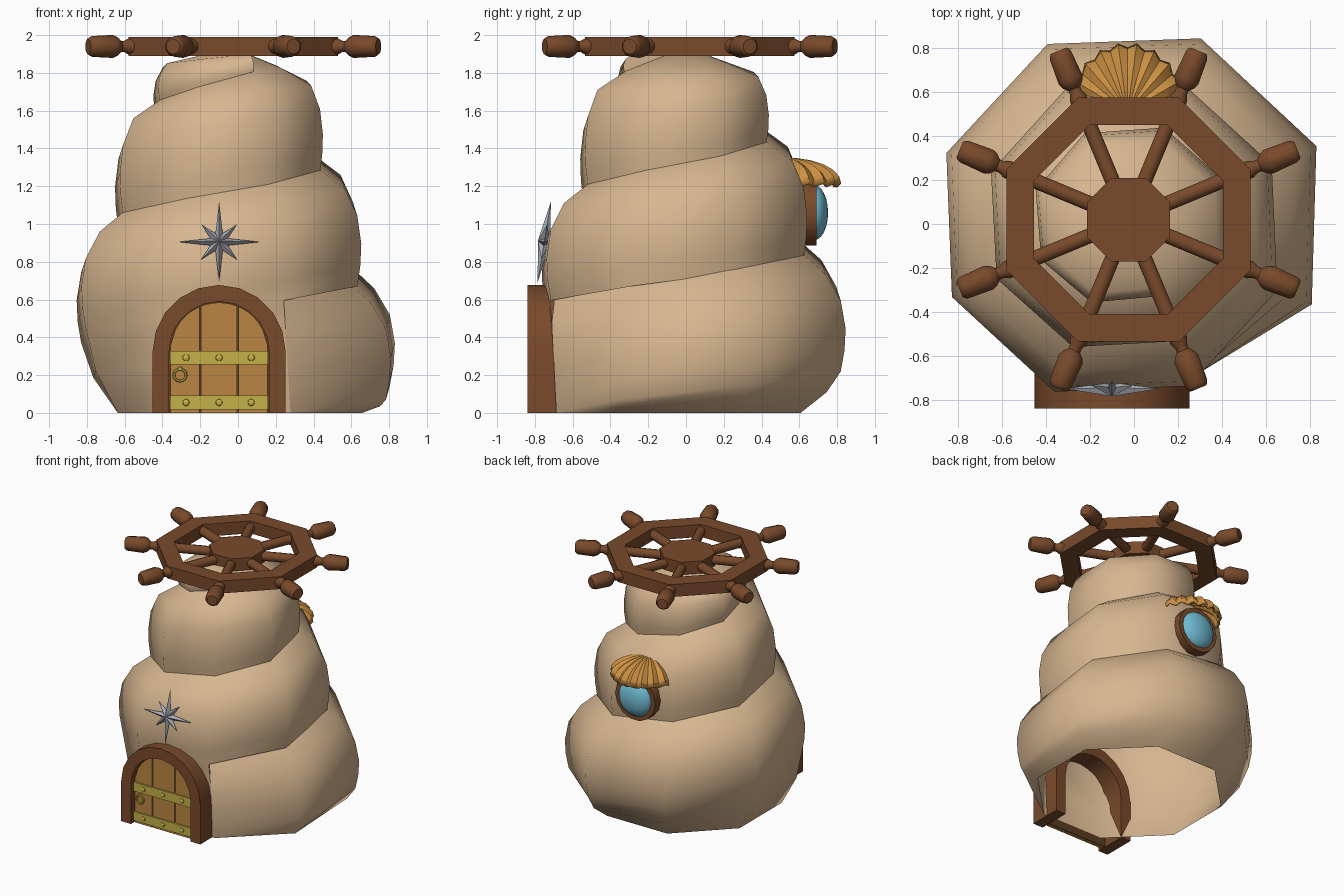
import bpy, bmesh, math
from mathutils import Vector, Matrix
from math import sin, cos, pi, sqrt, radians

if "Cube" in bpy.data.objects:
    bpy.data.objects.remove(bpy.data.objects["Cube"])


def mat(name, r, g, b):
    m = bpy.data.materials.new(name)
    m.diffuse_color = (r, g, b, 1)
    m.use_nodes = True
    m.node_tree.nodes["Principled BSDF"].inputs["Base Color"].default_value = m.diffuse_color
    return m


SAND = mat("sand", .68, .47, .28)
BROWN = mat("dark_wood", .19, .068, .024)
PLANK = mat("plank_wood", .50, .235, .055)
SEAM = mat("seam_brown", .10, .045, .015)
GOLD = mat("brass", .56, .44, .065)
STEEL = mat("silver", .40, .42, .47)
GLASS = mat("blue_glass", .16, .50, .66)
CORAL = mat("orange_shell", .60, .28, .055)


def build(name, verts, faces, m, smooth=None, recalc=True):
    me = bpy.data.meshes.new(name)
    me.from_pydata([tuple(v) for v in verts], [], faces)
    bm = bmesh.new()
    bm.from_mesh(me)
    bmesh.ops.remove_doubles(bm, verts=bm.verts, dist=.0005)
    if recalc:
        bmesh.ops.recalc_face_normals(bm, faces=bm.faces)
    bm.to_mesh(me)
    bm.free()
    me.materials.append(m)
    if smooth:
        me.shade_smooth()
        me.set_sharp_from_angle(angle=radians(smooth))
    ob = bpy.data.objects.new(name, me)
    bpy.context.collection.objects.link(ob)
    return ob


def prism(name, pts, y0, y1, m):
    """Extrude an x-z outline along y."""
    n = len(pts)
    v = [(x, y0, z) for x, z in pts] + [(x, y1, z) for x, z in pts]
    f = [tuple(range(n)), tuple(range(n, 2 * n))]
    f += [(i, (i + 1) % n, n + (i + 1) % n, n + i) for i in range(n)]
    return build(name, v, f, m)


def lathe(name, prof, n, m, matrix, smooth=None, closed=False, turn=0):
    """Revolve (radius, height) points about local z."""
    v = [matrix @ Vector((r * cos(2 * pi * i / n + turn), r * sin(2 * pi * i / n + turn), h))
         for r, h in prof for i in range(n)]
    L = len(prof)
    f = [(j * n + i, j * n + (i + 1) % n, (j + 1) % L * n + (i + 1) % n, (j + 1) % L * n + i)
         for j in range(L if closed else L - 1) for i in range(n)]
    if not closed:
        f += [tuple(range(n)), tuple(range((L - 1) * n, L * n))]
    return build(name, v, f, m, smooth)


# ---- spiral shell body: eight sections per turn, k counts the sections
AX, AY, LAST = -.05, -.01, 22
PROFILE = [(0, .97), (.11, .993), (.225, 1), (.375, .97), (.515, .875)]


def angle(k):
    return radians(22.5 + 45 * k)


def at(k, r, z):
    return Vector((AX + r * cos(angle(k)), AY + r * sin(angle(k)), z))


def ground(k):
    return Vector((.01 + .7 * cos(angle(k)), -.04 + .7 * sin(angle(k)), 0))


def section(k):
    R = .93 if k == -1 else .953 - .0275 * k
    h = min(1, 1 - .1 * (k - 14))
    c = .145 + .075 * k
    return [at(k, R * f, c + d * h) for d, f in PROFILE] + [at(k, R - .235, c + .615 * h)]


verts, faces, col = [], [], {}
for k in range(-2, LAST + 1):
    pts = section(k)
    if k == -2:
        top = section(6)[0]
        pts = [ground(k).lerp(top, i / 5) for i in range(6)]
        pts[5] += Vector((-.01, .02, .01))
    if k <= 6:                       # skirt down to the ground
        g = ground(k)
        mid = g.lerp(pts[0], .5)
        if -2 < k < 6:
            mid += Vector((cos(angle(k)), sin(angle(k)), 0)) * .035
        pts = [g, mid] + pts
    else:
        pts = [None, None] + pts
    col[k] = {}
    for j, p in enumerate(pts):
        if p is not None:
            col[k][j] = len(verts)
            verts.append(p)
for k in range(-2, LAST):
    for j in range(7):
        if j in col[k] and j in col[k + 1]:
            a, b, c, d = col[k][j], col[k + 1][j], col[k + 1][j + 1], col[k][j + 1]
            if k == -2 and j < 2:
                if j == 0:
                    faces.append((a, b, col[k + 1][1]))
                else:
                    faces.append((a, b, c))
            else:
                faces.append((a, b, c, d))
apex = len(verts)
verts.append((-.03, 0, 1.935))
for k in range(LAST - 8, LAST):      # closing cap under the wheel
    faces.append((col[k][7], col[k + 1][7], apex))
faces.append(tuple(col[LAST][j] for j in range(2, 8)) + (apex,))
build("spiral_shell", verts, faces, SAND, 62, recalc=False)

# ---- ship's wheel roof
WX, WY, WZ = -.025, .02, 1.94
C8 = cos(pi / 8)
wheel = Matrix.Translation((WX, WY, WZ))
ro, ri = .555 / C8, .43 / C8
lathe("wheel_rim", [(ro, -.05), (ro, .05), (ri, .05), (ri, -.05)], 8, BROWN, wheel,
      closed=True, turn=pi / 8)
lathe("wheel_hub", [(.19 / C8, -.05), (.19 / C8, .05)], 8, BROWN, wheel, turn=pi / 8)
HANDLE = [(.043, .56), (.043, .60), (.030, .625), (.030, .645), (.050, .665),
          (.061, .69), (.055, .81), (.048, .825), (.040, .832)]
for i in range(8):
    m = wheel @ Matrix.Rotation(pi / 8 + i * pi / 4, 4, 'Z') @ Matrix.Rotation(pi / 2, 4, 'Y')
    lathe(f"wheel_spoke_{i}", [(.036, .15), (.036, .5)], 10, BROWN, m, 40)
    lathe(f"wheel_handle_{i}", HANDLE, 10, BROWN, m, 40)

# ---- arched door
DX, SPRING = -.1, .325


def arch(r, n=10):
    return [(DX + r * cos(pi * i / n), SPRING + r * sin(pi * i / n)) for i in range(n + 1)]


def arch_ring(r0, r1):
    o = [(DX + r1, 0)] + arch(r1) + [(DX - r1, 0)]
    q = [(DX + r0, 0)] + arch(r0) + [(DX - r0, 0)]
    return o, q


outer, inner = arch_ring(.265, .352)
n = len(outer)
v = [(x, y, z) for y in (-.84, -.58) for p in (outer, inner) for x, z in p]
f = []
for i in range(n - 1):
    f += [(i, i + 1, n + i + 1, n + i), (2 * n + i, 2 * n + i + 1, 3 * n + i + 1, 3 * n + i),
          (i, i + 1, 2 * n + i + 1, 2 * n + i), (n + i, n + i + 1, 3 * n + i + 1, 3 * n + i)]
f += [(i, n + i, 3 * n + i, 2 * n + i) for i in (0, n - 1)]
build("door_frame", v, f, BROWN, 40)
prism("door_backing", [(DX + .27, 0)] + arch(.27) + [(DX - .27, 0)], -.79, -.765, SEAM)
for i, (a, b) in enumerate([(-.357, -.204), (-.197, -.004), (.003, .157)]):
    tops = []
    for s in range(7):
        x = b + (a - b) * s / 6
        tops.append((x, SPRING + sqrt(max(0, .259 ** 2 - (x - DX) ** 2))))
    prism(f"door_plank_{i}", [(a, 0), (b, 0)] + tops, -.80, -.77, PLANK)
toward_front = Matrix.Rotation(pi / 2, 4, 'X')
for i, z in enumerate((.055, .292)):
    prism(f"door_band_{i}", [(-.36, z - .036), (.16, z - .036), (.16, z + .036), (-.36, z + .036)],
          -.812, -.79, GOLD)
    for j, x in enumerate((-.275, -.1, .07)):
        lathe(f"band_rivet_{i}_{j}", [(.019, 0), (.017, .008), (.008, .013)], 10, GOLD,
              Matrix.Translation((x, -.811, z)) @ toward_front, 40)
ring = [(.032 + .007 * cos(a * pi / 3), .007 * sin(a * pi / 3)) for a in range(6)]
lathe("door_ring", ring, 16, GOLD, Matrix.Translation((-.307, -.808, .2)) @ toward_front, 60,
      closed=True)
lathe("ring_mount", [(.012, 0), (.010, .016)], 8, GOLD,
      Matrix.Translation((-.307, -.798, .234)) @ toward_front)

# ---- eight-pointed star above the door
tilt = Matrix.Translation((-.1, -.75, .905)) @ Matrix.Rotation(radians(-9.3), 4, 'X')
v = [tilt @ Vector((0, -.035, 0)), tilt @ Vector((0, .03, 0))]
for i in range(16):
    r = .05 if i % 2 else (.217 if i % 4 == 0 else .135)
    v.append(tilt @ Vector((r * cos(i * pi / 8), 0, r * sin(i * pi / 8))))
f = []
for i in range(16):
    a, b = 2 + i, 2 + (i + 1) % 16
    f += [(0, a, b), (1, b, a)]
build("star_ornament", v, f, STEEL)

# ---- round back window
back = Matrix.Translation((-.03, 0, 1.06)) @ Matrix.Rotation(-pi / 2, 4, 'X')
lathe("window_frame", [(.178, .5), (.178, .69), (.14, .69), (.14, .5)], 14, BROWN, back, 40,
      closed=True)
dome = [(.145 * cos(a * pi / 12), .68 + .072 * sin(a * pi / 12)) for a in range(6)]
lathe("window_glass", [(.145, .6)] + dome + [(.004, .752)], 16, GLASS, back, 60)

# ---- scallop hood over the window
RIBS, ROWS = 10, 6
v, f = [], []
for j in range(ROWS + 1):
    p = pi / 2 * j / ROWS
    for i in range(2 * RIBS + 1):
        a = pi * i / (2 * RIBS)
        k = 1 + (.035 if i % 2 else -.035) * sin(p)
        v.append((-.03 + .265 * k * sin(p) * cos(a), .51 + .305 * k * sin(p) * sin(a),
                  1.2 + .15 * cos(p) + (.014 if i % 2 else -.004) * sin(p)))
w = 2 * RIBS + 1
for j in range(ROWS):
    for i in range(2 * RIBS):
        q = (j * w + i, (j + 1) * w + i, (j + 1) * w + i + 1, j * w + i + 1)
        f.append(q if j else q[:3])
hood = build("window_hood", v, f, CORAL, 20, recalc=False)
sol = hood.modifiers.new("thickness", 'SOLIDIFY')
sol.thickness = .012
